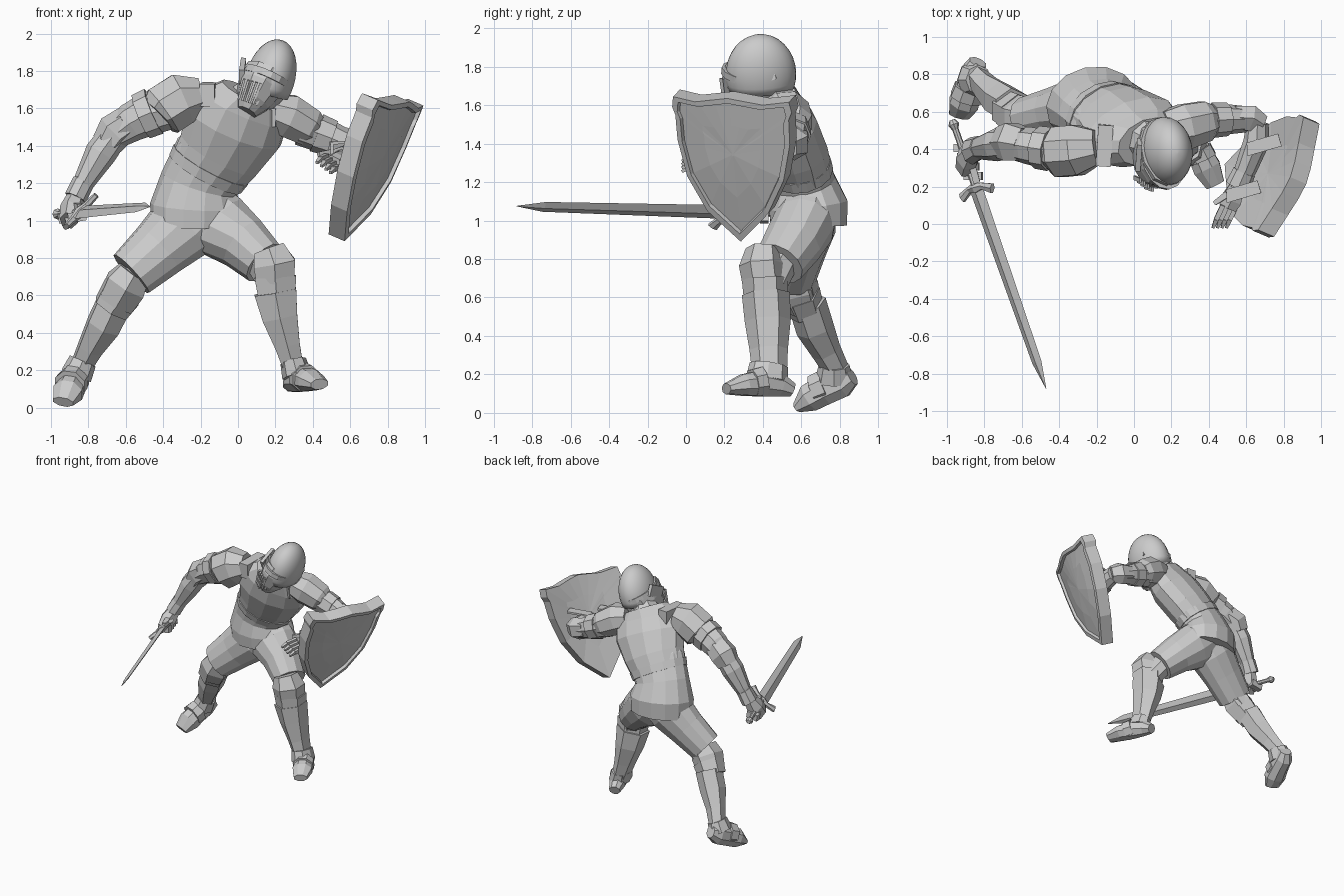
import bpy, bmesh
from math import sin, cos, pi
from mathutils import Vector as V


def finish(name, bm, smooth=False):
    bmesh.ops.recalc_face_normals(bm, faces=bm.faces)
    for f in bm.faces:
        f.smooth = smooth
    me = bpy.data.meshes.new(name)
    bm.to_mesh(me)
    bm.free()
    ob = bpy.data.objects.new(name, me)
    bpy.context.collection.objects.link(ob)
    return ob


def bridge(bm, loops):
    for a, b in zip(loops, loops[1:]):
        n = len(a)
        for i in range(n):
            bm.faces.new((a[i], a[(i + 1) % n], b[(i + 1) % n], b[i]))


def loft(name, rings, n=8, ref=(1, 0, 0), rot=pi / 2, smooth=False):
    """Rings are (x, y, z, half width along ref, half depth) along a path."""
    bm = bmesh.new()
    c = [V(r[:3]) for r in rings]
    loops = []
    for i, r in enumerate(rings):
        t = (c[min(i + 1, len(c) - 1)] - c[max(i - 1, 0)]).normalized()
        u = V(ref)
        u = (u - t * u.dot(t)).normalized()
        v = t.cross(u)
        loops.append([bm.verts.new(c[i] + u * r[3] * cos(rot + 2 * pi * k / n)
                                   + v * r[4] * sin(rot + 2 * pi * k / n)) for k in range(n)])
    bridge(bm, loops)
    bm.faces.new(loops[0])
    bm.faces.new(loops[-1])
    return finish(name, bm, smooth)


def bar(name, p, q, w, h, ref=(1, 0, 0), taper=1.0):
    """Box from p to q with half sizes w and h."""
    k = 1.414
    return loft(name, [(*p, w * k, h * k), (*q, w * k * taper, h * k * taper)], 4, ref, pi / 4)


# Torso: breastplate over a tunic flaring to the hem
side = (1, .2, 0)
loft("tunic", [(-.22, .64, .965, .25, .2), (-.22, .635, 1.08, .252, .208), (-.205, .61, 1.2, .215, .168),
               (-.13, .57, 1.34, .225, .15), (-.06, .53, 1.44, .2, .13)], 14, side)
loft("breastplate", [(-.165, .59, 1.27, .222, .162), (-.1, .56, 1.36, .245, .172), (-.02, .5, 1.5, .285, .172),
                     (.03, .46, 1.6, .265, .145), (.07, .44, 1.67, .18, .125)], 12, side)
loft("belt", [(-.175, .595, 1.25, .224, .168), (-.145, .58, 1.3, .233, .171)], 14, side)
loft("gorget", [(.05, .45, 1.62, .14, .14), (.08, .44, 1.68, .11, .115), (.1, .43, 1.72, .085, .09)], 8, side)
loft("neck", [(.06, .45, 1.62, .075, .08), (.13, .42, 1.75, .075, .08)], 8)
bar("right_shoulder_strap", (-.165, .31, 1.67), (-.15, .53, 1.68), .04, .06)
bar("left_shoulder_strap", (.17, .4, 1.55), (.2, .57, 1.58), .03, .05)

# Helmet: smooth dome, pointed visor turned to the sword side, brow band, hinges, grille bars
hx, hy, hz = .172, .39, 1.77
dome = [(hx + .063 * sin(a), hy - .01 * sin(a), hz - .01 + .205 * sin(a),
         .13 * cos(a) + .002, .182 * cos(a) + .002) for a in [pi / 2 * k / 8 for k in range(-2, 9)]]
tilt = (.95, .1, -.3)
loft("helmet_dome", dome, 24, tilt, smooth=True)
loft("visor", [(.045, .32, 1.58, .055, .09), (.075, .335, 1.635, .095, .14), (.115, .36, 1.71, .122, .18),
               (.152, .385, 1.77, .133, .185)], 10, tilt)
loft("brow_band", [(.147, .373, 1.745, .136, .193), (.162, .378, 1.778, .138, .195)], 16, tilt)
loft("helmet_back", [(.11, .44, 1.63, .09, .09), (.145, .425, 1.7, .115, .12), (.168, .41, 1.78, .122, .145)], 10)
bar("right_visor_hinge", (.03, .44, 1.83), (.02, .3, 1.765), .014, .045)
bar("left_visor_hinge", (.28, .46, 1.77), (.265, .32, 1.72), .014, .035)
for k in range(-3, 4):
    y = .185 + abs(k) * .016
    bar("visor_bar", (.1 + k * .022, y, 1.74 - k * .006), (.06 + k * .019, y + .015, 1.63 - k * .006), .006, .012)

# Sword-arm armour
Y = (0, 1, 0)
loft("right_pauldron", [(-.2, .41, 1.67, .1, .1), (-.3, .395, 1.65, .145, .15), (-.4, .385, 1.585, .145, .15),
                        (-.425, .38, 1.56, .115, .12)], 8, Y, pi / 8)
loft("right_upper_arm", [(-.36, .385, 1.6, .1, .11), (-.47, .4, 1.575, .105, .118), (-.57, .42, 1.525, .1, .105),
                         (-.67, .43, 1.45, .08, .075)], 8, Y)
loft("right_arm_lame", [(-.45, .4, 1.585, .118, .13), (-.52, .41, 1.555, .115, .125)], 8, Y)
loft("right_elbow_guard", [(-.59, .425, 1.52, .1, .095), (-.66, .44, 1.475, .115, .1), (-.7, .435, 1.41, .095, .085)], 6, Y)
loft("right_forearm", [(-.67, .43, 1.45, .085, .08), (-.735, .425, 1.36, .09, .085), (-.81, .41, 1.23, .067, .062),
                       (-.86, .395, 1.14, .05, .045)], 8, Y)
loft("right_cuff", [(-.825, .41, 1.21, .062, .06), (-.87, .39, 1.12, .075, .06)], 8, Y)
loft("right_hand", [(-.865, .39, 1.13, .05, .05), (-.89, .35, 1.06, .08, .065), (-.905, .3, 1.0, .07, .05)], 6, Y)

# Sword along one axis from pommel to tip
tip, pom = V((-.47, -.88, 1.075)), V((-.97, .55, 1.035))
ax = tip - pom
wide = (.62, .2, .65)


def on(t):
    return tuple(pom + ax * t)


loft("sword_blade", [(*on(.25), .05, .016), (*on(.9), .036, .012), (*on(1), .002, .002)], 4, wide, 0)
loft("sword_grip", [(*on(.02), .017, .017), (*on(.25), .02, .02)], 8)
loft("sword_pommel", [(*on(-.005), .015, .015), (*on(.012), .03, .03), (*on(.035), .015, .015)], 8)
g = V(on(.25))
w = V(wide).normalized()
loft("sword_guard", [(*(g - w * .11 + V((0, -.03, 0))), .03, .016), (*(g - w * .05), .02, .02), (*g, .032, .03),
                     (*(g + w * .05), .02, .02), (*(g + w * .13 + V((0, -.03, 0))), .03, .016)], 6, Y)
for k in range(4):
    c = V(on(.1 + .035 * k))
    bar("right_finger", c + V((-.04, 0, -.03)), c + V((.055, .0, -.015)), .022, .026, Y)
bar("right_thumb", (-.87, .33, 1.08), (-.84, .22, 1.07), .018, .018)

# Shield-arm armour
loft("left_pauldron", [(.17, .5, 1.59, .11, .1), (.27, .52, 1.56, .13, .125), (.38, .55, 1.5, .115, .11),
                       (.41, .555, 1.48, .09, .09)], 8, Y, pi / 8)
loft("left_upper_arm", [(.34, .54, 1.5, .095, .1), (.46, .56, 1.455, .085, .095), (.6, .56, 1.4, .07, .075)], 8, Y)
loft("left_arm_lame", [(.42, .555, 1.47, .095, .105), (.5, .56, 1.44, .09, .098)], 8, Y)
loft("left_elbow_guard", [(.53, .57, 1.425, .07, .08), (.62, .565, 1.4, .08, .09), (.68, .53, 1.385, .06, .07)], 6, Y)
loft("left_forearm", [(.66, .54, 1.39, .06, .07), (.655, .44, 1.38, .07, .08), (.6, .3, 1.355, .06, .06),
                      (.55, .19, 1.335, .045, .045)], 8, (1, 0, 0))
loft("left_cuff", [(.59, .28, 1.35, .062, .062), (.555, .2, 1.335, .068, .062)], 8)
loft("left_hand", [(.55, .2, 1.335, .045, .04), (.52, .13, 1.325, .065, .04), (.5, .09, 1.315, .055, .035)], 6)
for k in range(4):
    p = V((.475 + k * .024, .1, 1.345 - k * .018))
    q = p + V((-.035, -.075, -.015))
    bar("left_finger", p, q, .013, .014)
    bar("left_fingertip", q, q + V((-.018, -.045, -.02)), .012, .012, taper=.6)
bar("left_thumb", (.5, .16, 1.365), (.43, .11, 1.355), .017, .017, Y, .7)

# Shield: curved heater outline in a tilted frame, raised rim, solid back
D = V((.57, .285, .89))
sv = V((.25, .62, -.03)).normalized()
tv = V((.305, -.052, .755)).normalized()
nv = sv.cross(tv).normalized()
half = [(0, .825), (.09, .81), (.19, .79), (.325, .8), (.335, .74), (.318, .7), (.315, .56), (.27, .36), (.17, .17)]
outline = half + [(0, 0)] + [(-s, t) for s, t in half[:0:-1]]
bm = bmesh.new()
loops = []
for sc, d in ((.02, -.1), (.5, -.1), (1, -.1), (1, 0), (.91, 0), (.89, -.022), (.5, -.022), (.02, -.022)):
    loop = []
    for s, t in outline:
        s, t = s * sc, .5 + (t - .5) * sc
        loop.append(bm.verts.new(D + sv * s + tv * t + nv * (d + .05 * (1 - (s / .33) ** 2) * min(1, t / .4))))
    loops.append(loop)
bridge(bm, loops)
bm.faces.new(loops[0])
bm.faces.new(loops[-1])
finish("shield", bm)
for y, x, z in ((.17, .57, 1.345), (.42, .68, 1.385)):
    for dz in (-.07, .07):
        bar("shield_strap", (x - .07, y - .02, z + dz), (x + .1, y + .03, z + dz * 1.1), .035, .008, Y)
    bar("shield_strap_front", (x - .068, y - .02, z - .075), (x - .068, y - .02, z + .075), .008, .035)

# Cloth breeches joined by a shallow arch
loft("right_breeches", [(-.21, .63, 1.05, .19, .15), (-.29, .615, .97, .195, .165), (-.42, .59, .85, .165, .14),
                        (-.57, .555, .715, .14, .125)], 12)
loft("left_breeches", [(-.19, .64, 1.05, .19, .15), (-.09, .61, .97, .185, .165), (.03, .555, .88, .15, .155),
                       (.14, .485, .775, .125, .135)], 12)
loft("crotch_cloth", [(-.38, .595, .88, .12, .13), (-.28, .61, .93, .12, .11), (-.16, .61, .95, .13, .11),
                      (-.05, .59, .92, .13, .11), (.04, .55, .86, .12, .12)], 8, Y)

# Leg armour: thigh stub, knee plates, greave, boot
loft("right_thigh", [(-.5, .57, .76, .09, .09), (-.63, .6, .6, .085, .09)], 8)
loft("right_knee_plate", [(-.555, .56, .72, .1, .1), (-.6, .57, .655, .125, .12), (-.655, .6, .56, .11, .1)], 6)
loft("right_knee_lame", [(-.62, .59, .62, .122, .11), (-.68, .62, .53, .108, .1)], 6)
loft("right_greave", [(-.655, .63, .57, .105, .1), (-.72, .67, .44, .1, .1), (-.79, .73, .32, .074, .078),
                      (-.845, .79, .21, .06, .065)], 6)
loft("right_ankle_guard", [(-.83, .77, .25, .075, .08), (-.865, .77, .17, .085, .1)], 8)
loft("right_boot", [(-.835, .865, .19, .05, .05), (-.86, .81, .16, .07, .085), (-.885, .72, .12, .075, .085),
                    (-.91, .645, .08, .085, .08), (-.935, .58, .03, .06, .03)], 8, rot=pi / 8)
loft("right_toe_lame", [(-.88, .73, .145, .085, .09), (-.9, .67, .12, .09, .085)], 8, rot=pi / 8)

loft("left_thigh", [(.1, .5, .82, .09, .1), (.19, .43, .68, .09, .1)], 8)
loft("left_knee_plate", [(.165, .4, .85, .095, .09), (.195, .395, .77, .13, .12), (.2, .41, .67, .115, .115)], 6)
loft("left_knee_lame", [(.2, .41, .7, .128, .12), (.207, .415, .6, .115, .115)], 6)
loft("left_greave", [(.2, .415, .62, .13, .125), (.225, .425, .48, .108, .12), (.265, .43, .33, .077, .1),
                     (.3, .435, .2, .06, .09)], 6)
loft("left_ankle_guard", [(.295, .43, .25, .07, .1), (.315, .42, .17, .08, .11)], 8)
loft("left_boot", [(.28, .55, .12, .045, .04), (.3, .49, .145, .06, .065), (.34, .4, .155, .07, .075),
                   (.39, .3, .145, .08, .06), (.435, .21, .125, .055, .03)], 8, rot=pi / 8)
loft("left_toe_lame", [(.34, .4, .165, .08, .08), (.365, .345, .155, .085, .075)], 8, rot=pi / 8)
